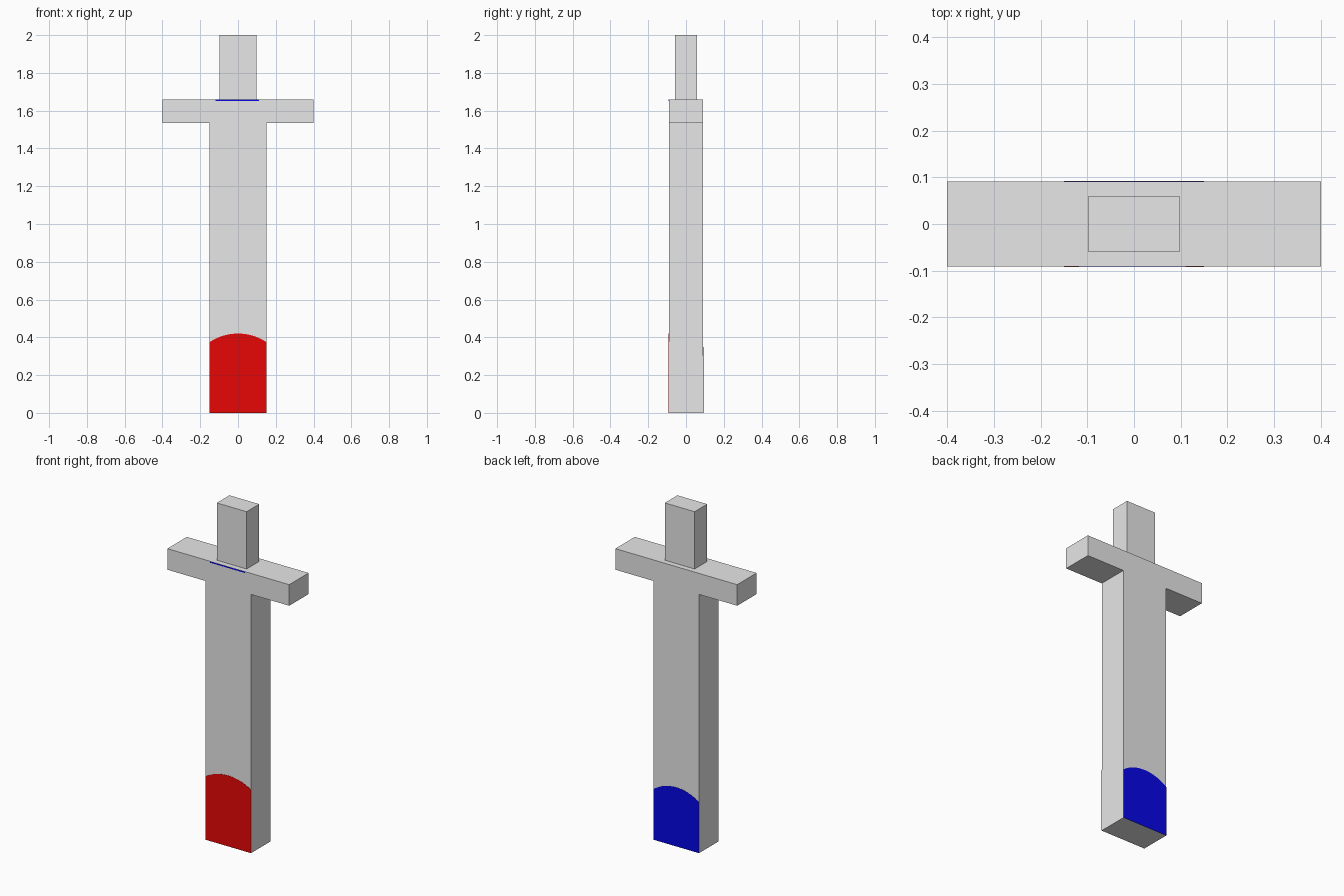
import bpy, bmesh, math

if "Cube" in bpy.data.objects:
    bpy.data.objects.remove(bpy.data.objects["Cube"])


def material(name, colour):
    m = bpy.data.materials.new(name)
    m.diffuse_color = (*colour, 1)
    m.use_nodes = True
    m.node_tree.nodes["Principled BSDF"].inputs["Base Color"].default_value = m.diffuse_color
    return m


grey = material("light grey", (0.8, 0.8, 0.8))
red = material("red", (0.8, 0.002, 0.002))
blue = material("blue", (0.002, 0.002, 0.8))


def prism(name, profile, y0, y1, mat):
    """Extrude an x-z outline from y0 to y1."""
    bm = bmesh.new()
    face = bm.faces.new([bm.verts.new((x, y0, z)) for x, z in profile])
    ext = bmesh.ops.extrude_face_region(bm, geom=[face])
    for v in ext["geom"]:
        if isinstance(v, bmesh.types.BMVert):
            v.co.y = y1
    bmesh.ops.recalc_face_normals(bm, faces=bm.faces)
    mesh = bpy.data.meshes.new(name)
    bm.to_mesh(mesh)
    bm.free()
    mesh.materials.append(mat)
    obj = bpy.data.objects.new(name, mesh)
    bpy.context.collection.objects.link(obj)
    return obj


def rect(x0, x1, z0, z1):
    return [(x0, z0), (x1, z0), (x1, z1), (x0, z1)]


def domed(half, edge, peak, steps=16):
    """Rectangle whose top is a circular arc."""
    rise = peak - edge
    r = (half * half + rise * rise) / (2 * rise)
    a = math.asin(half / r)
    pts = [(-half, 0), (half, 0)]
    for i in range(steps + 1):
        t = a - 2 * a * i / steps
        pts.append((r * math.sin(t), peak - r + r * math.cos(t)))
    return pts


Y = 0.091   # half depth of the body
P = 0.001   # painted plate thickness

# Blade and crossbar in one T-shaped piece
right = [(0.15, 0), (0.15, 1.535), (0.4, 1.535), (0.4, 1.66)]
prism("body_with_crossbar", right + [(-x, z) for x, z in reversed(right)], -Y, Y, grey)

# Upright block on top
prism("top_block", rect(-0.098, 0.098, 1.655, 2.0), -0.059, 0.059, grey)

# Painted patches with arched tops
prism("front_patch", domed(0.15, 0.375, 0.42), -Y - P, -Y, red)
prism("back_patch", domed(0.15, 0.30, 0.35), Y, Y + P, blue)

# Thin blue line along the front top edge
prism("front_edge_line", rect(-0.118, 0.11, 1.652, 1.659), -Y - P, -Y, blue)
